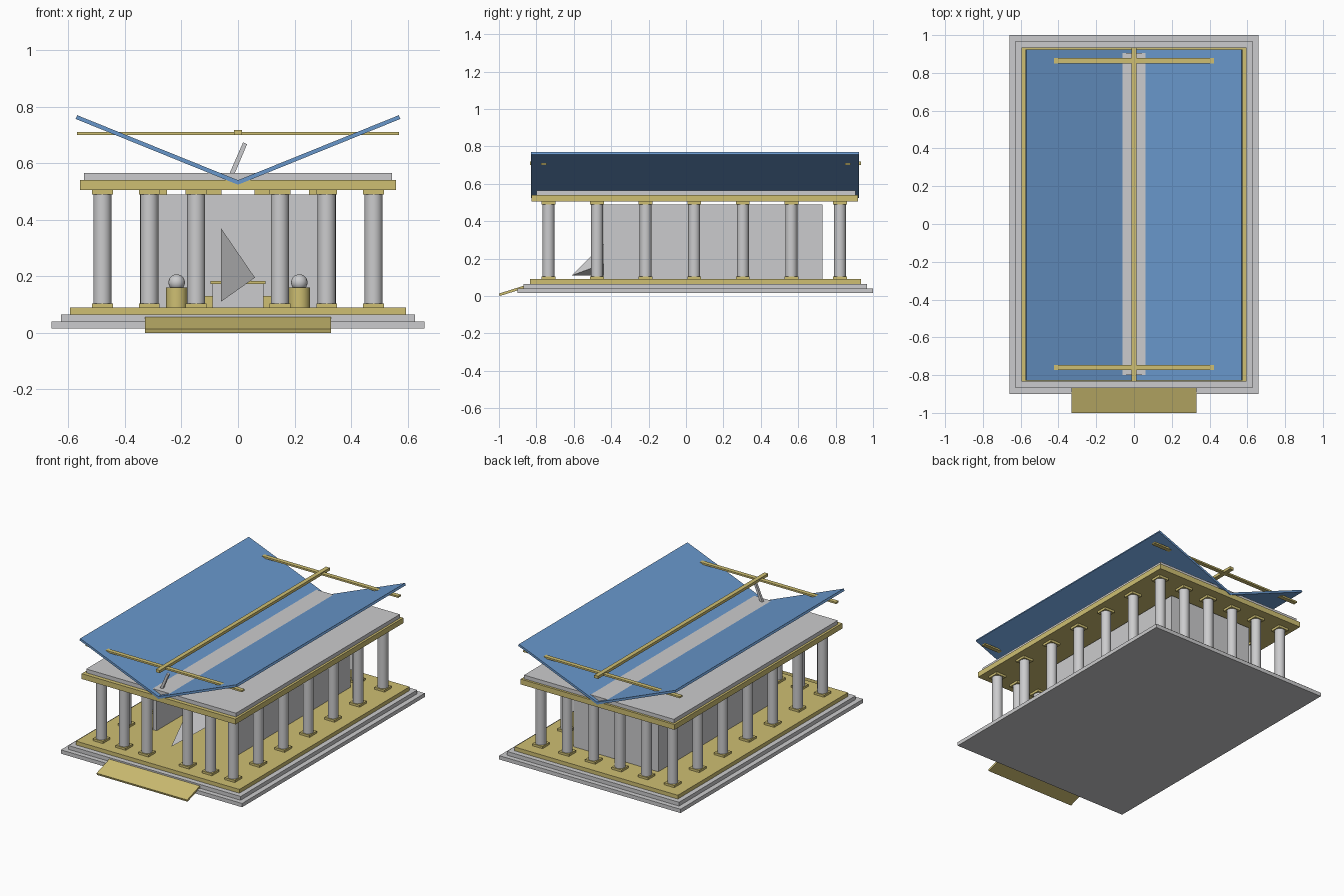
import bpy, bmesh, math
from mathutils import Vector

if "Cube" in bpy.data.objects:
    bpy.data.objects.remove(bpy.data.objects["Cube"])


def material(name, rgb):
    m = bpy.data.materials.new(name)
    m.diffuse_color = (*rgb, 1)
    m.use_nodes = True
    m.node_tree.nodes["Principled BSDF"].inputs["Base Color"].default_value = m.diffuse_color
    return m


STONE = material("pale stone", (0.60, 0.60, 0.61))
GOLD = material("ochre", (0.62, 0.52, 0.17))
BLUE = material("roof blue", (0.14, 0.31, 0.60))


def add_mesh(name, verts, faces, mat):
    me = bpy.data.meshes.new(name)
    me.from_pydata(verts, [], faces)
    bm = bmesh.new()
    bm.from_mesh(me)
    bmesh.ops.recalc_face_normals(bm, faces=bm.faces)
    bm.to_mesh(me)
    bm.free()
    me.materials.append(mat)
    ob = bpy.data.objects.new(name, me)
    bpy.context.collection.objects.link(ob)
    return ob


def prism(name, profile, axis, lo, hi, mat):
    """Extrude a closed profile along axis 'x' (y,z points) or 'y' (x,z points)."""
    n = len(profile)
    put = (lambda p, t: (t, p[0], p[1])) if axis == 'x' else (lambda p, t: (p[0], t, p[1]))
    verts = [put(p, t) for t in (lo, hi) for p in profile]
    faces = [tuple(range(n)), tuple(range(n, 2 * n))]
    faces += [(i, (i + 1) % n, n + (i + 1) % n, n + i) for i in range(n)]
    return add_mesh(name, verts, faces, mat)


def box(name, x, y, z, mat):
    return prism(name, [(x[0], z[0]), (x[1], z[0]), (x[1], z[1]), (x[0], z[1])], 'y', y[0], y[1], mat)


def smooth(ob):
    bpy.ops.object.select_all(action='DESELECT')
    ob.select_set(True)
    bpy.context.view_layer.objects.active = ob
    bpy.ops.object.shade_smooth_by_angle(angle=math.radians(40))


def cylinder(name, x, y, z0, z1, r, mat):
    bpy.ops.mesh.primitive_cylinder_add(vertices=24, radius=r, depth=z1 - z0,
                                        location=(x, y, (z0 + z1) / 2))
    ob = bpy.context.object
    ob.name = name
    ob.data.materials.append(mat)
    smooth(ob)


# Stepped base
box("lower_step", (-.66, .66), (-.90, 1.0), (.015, .04), STONE)
box("middle_step", (-.627, .627), (-.868, .968), (.04, .065), STONE)
box("floor_step", (-.595, .595), (-.835, .935), (.065, .09), GOLD)

# Sloping entrance ramp
prism("entrance_ramp", [(-1.0, .013), (-.996, 0), (-.864, .041), (-.868, .055)], 'x', -.33, .33, GOLD)


# Columns with square bases and capitals
def column(x, y):
    h = .037
    cylinder("column", x, y, .10, .492, .032, STONE)
    box("column_base", (x - h, x + h), (y - h, y + h), (.09, .104), GOLD)
    box("column_capital", (x - h, x + h), (y - h, y + h), (.49, .505), GOLD)


FRONT, BACK = -.735, .823
for x in (.48, .314, .148):
    for s in (-1, 1):
        column(s * x, FRONT)
for i in range(6):
    column(-.48 + i * .192, BACK)
for i in range(1, 6):
    for s in (-1, 1):
        column(s * .48, FRONT + i * (BACK - FRONT) / 6)

# Inner chamber, open at the front
for s in (-1, 1):
    box("chamber_side_wall", sorted((s * .285, s * .31)), (-.44, .73), (.09, .49), STONE)
box("chamber_back_wall", (-.285, .285), (.705, .73), (.09, .49), STONE)

# Chamber furnishings
box("altar_platform", (-.12, .12), (.42, .64), (.09, .13), GOLD)
box("altar", (-.09, .09), (.30, .42), (.09, .172), STONE)
box("altar_top", (-.098, .098), (.29, .43), (.172, .183), GOLD)
for s in (-1, 1):
    cylinder("pedestal", s * .217, .25, .09, .16, .038, GOLD)
    bpy.ops.mesh.primitive_uv_sphere_add(segments=20, ring_count=12, radius=.029,
                                         location=(s * .217, .25, .178))
    bpy.context.object.name = "pedestal_orb"
    bpy.context.object.data.materials.append(STONE)
    smooth(bpy.context.object)

# Pointed stone shard at the doorway
add_mesh("stone_shard",
         [(-.06, -.61, .11), (-.06, -.35, .37), (.06, -.38, .195), (-.06, -.35, .11)],
         [(0, 1, 2), (0, 2, 3), (0, 3, 1), (1, 3, 2)], STONE)

# Entablature and roof slab
box("entablature", (-.56, .56), (-.826, .92), (.505, .54), GOLD)
box("roof_slab", (-.545, .545), (-.80, .905), (.54, .565), STONE)

# Upswept roof wings meeting in a valley
for s in (-1, 1):
    prism("roof_wing", [(0, .524), (s * .575, .757), (s * .569, .770), (0, .540)],
          'y', -.828, .925, BLUE)

# Beams above the valley, and a leaning prop
box("ridge_beam", (-.014, .014), (-.835, .935), (.70, .718), GOLD)
for y in (-.76, .865):
    box("cross_beam", (-.57, .57), (y - .014, y + .014), (.70, .711), GOLD)
prism("leaning_prop", [(-.034, .555), (-.018, .549), (.032, .667), (.018, .674)],
      'y', -.768, -.752, STONE)
